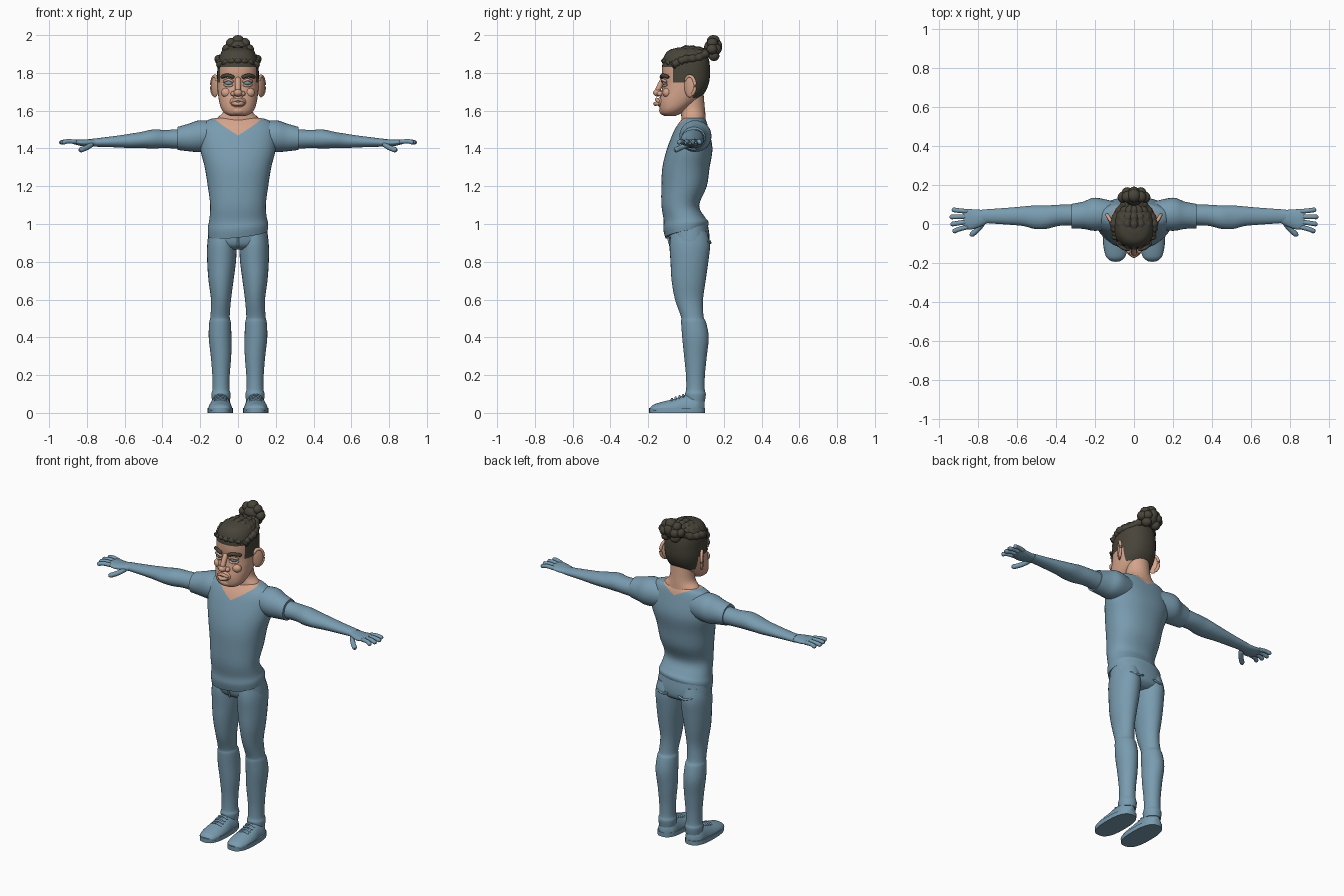
import bpy, bmesh, math
from mathutils import Vector, Matrix

if "Cube" in bpy.data.objects:
    bpy.data.objects.remove(bpy.data.objects["Cube"])


def material(name, rgb):
    made = bpy.data.materials.new(name)
    made.use_nodes = True
    made.diffuse_color = (*rgb, 1)
    made.node_tree.nodes["Principled BSDF"].inputs["Base Color"].default_value = (*rgb, 1)
    return made


BLUE = material("dusty blue", (.19, .33, .43))
SKIN = material("warm skin", (.66, .37, .26))
HAIR = material("dark brown hair", (.065, .058, .042))


def finish(name, bm, materials, mirror):
    bmesh.ops.recalc_face_normals(bm, faces=bm.faces)
    mesh = bpy.data.meshes.new(name)
    bm.to_mesh(mesh)
    bm.free()
    part = bpy.data.objects.new(name, mesh)
    bpy.context.collection.objects.link(part)
    for mat in materials:
        mesh.materials.append(mat)
    if mirror:
        modifier = part.modifiers.new("mirror", 'MIRROR')
        modifier.use_mirror_merge = False
    bpy.ops.object.select_all(action='DESELECT')
    part.select_set(True)
    bpy.context.view_layer.objects.active = part
    bpy.ops.object.shade_smooth_by_angle(angle=math.radians(50))


def spline(keys, steps):
    """Smooth interpolation through tuples of numbers."""
    out = []
    last = len(keys) - 1
    for i in range(last):
        columns = list(zip(keys[max(i - 1, 0)], keys[i], keys[i + 1], keys[min(i + 2, last)]))
        for step in range(steps):
            t = step / steps
            out.append(tuple(b + t * (c - a) / 2 + t * t * (a - 2.5 * b + 2 * c - d / 2)
                             + t ** 3 * (1.5 * (b - c) + (d - a) / 2) for a, b, c, d in columns))
    return out + [keys[last]]


def circle(count):
    return [(math.cos(math.tau * k / count), math.sin(math.tau * k / count)) for k in range(count)]


def bridge(rings):
    bm = bmesh.new()
    rows = [[bm.verts.new(co) for co in ring] for ring in rings]
    for lower, upper in zip(rows, rows[1:]):
        for i in range(len(lower)):
            bm.faces.new((lower[i - 1], lower[i], upper[i], upper[i - 1]))
    bm.faces.new(rows[0])
    bm.faces.new(rows[-1])
    return bm


def loft(name, axis, keys, materials, mirror=False, power=2, sides=28, edit=None):
    """Keys are (position, centre a, centre b, radius a, radius b) along an axis."""
    rings = []
    for pos, centre_a, centre_b, radius_a, radius_b in spline(keys, steps=4):
        ring = []
        for c, s in circle(sides):
            a = centre_a + radius_a * math.copysign(abs(c) ** (2 / power), c)
            b = centre_b + radius_b * math.copysign(abs(s) ** (2 / power), s)
            ring.append({'X': (pos, a, b), 'Y': (a, pos, b), 'Z': (a, b, pos)}[axis])
        rings.append(ring)
    bm = bridge(rings)
    if edit:
        edit(bm)
    finish(name, bm, materials, mirror)


def tube(name, points, radius, mat, mirror=False, ripple=0, waves=0, steps=4):
    """Round-ended tube along a smooth path, optionally rippled like a braid."""
    path = [Vector(p) for p in spline(points, steps)]
    rings, last = [], len(path) - 1
    for i, point in enumerate(path):
        direction = path[min(i + 1, last)] - path[max(i - 1, 0)]
        turn = direction.to_track_quat('Z', 'Y')
        r = radius * (1 + ripple * math.sin(waves * math.pi * i / last) ** 2)
        if i in (0, last):
            r /= 2
        rings.append([point + turn @ Vector((r * c, r * s, 0)) for c, s in circle(10)])
    finish(name, bridge(rings), [mat], mirror)


def arch(name, inner, middle, outer, radius, mat, mirror=True):
    tube(name, [inner, middle, outer], radius, mat, mirror)


def blob(name, loc, size, mat, mirror=False, turn=0):
    bm = bmesh.new()
    matrix = (Matrix.Translation(loc) @ Matrix.Rotation(math.radians(turn), 4, 'Z')
              @ Matrix.Diagonal((*size, 1)))
    bmesh.ops.create_uvsphere(bm, u_segments=20, v_segments=12, radius=1, matrix=matrix)
    finish(name, bm, [mat], mirror)


def cut(bm, point, normal):
    bmesh.ops.bisect_plane(bm, geom=bm.verts[:] + bm.edges[:] + bm.faces[:],
                           plane_co=point, plane_no=normal)


# Shirt: slanted hem, V neckline cut into the chest
def shape_shirt(bm):
    for vert in bm.verts:
        low = max(0, (1.1 - vert.co.z) / .15)
        vert.co.z += low * (vert.co.y / 5 + vert.co.x / 10)
    neck_point = Vector((0, -.09, 1.465))
    normals = [Vector((side * .55, -.25, 1)) for side in (-1, 1)]
    for normal in normals:
        cut(bm, neck_point, normal)
    for face in bm.faces:
        offset = face.calc_center_median() - neck_point
        face.material_index = int(all(offset.dot(normal) > 0 for normal in normals))


loft("shirt", 'Z', [
    (.95, 0, 0, .157, .11), (.99, 0, 0, .16, .12), (1.03, 0, -.01, .152, .108),
    (1.1, 0, -.03, .147, .1), (1.2, 0, -.01, .16, .12), (1.3, 0, 0, .176, .125),
    (1.4, 0, .02, .2, .12), (1.5, 0, .03, .2, .09), (1.55, 0, .04, .16, .065),
    (1.563, 0, .04, .1, .05)], [BLUE, SKIN], power=2.2, sides=48, edit=shape_shirt)
loft("sleeves", 'X', [
    (.1, .045, 1.465, .07, .075), (.2, .05, 1.465, .085, .084),
    (.26, .045, 1.458, .07, .073), (.32, .04, 1.453, .063, .061)], [BLUE], mirror=True)

# Arms and hands
loft("arms", 'X', [
    (.28, .045, 1.45, .054, .054), (.38, .045, 1.45, .054, .048),
    (.45, .035, 1.45, .06, .05), (.51, .035, 1.445, .06, .043),
    (.57, .04, 1.44, .05, .038), (.65, .04, 1.436, .043, .03),
    (.78, .04, 1.43, .034, .02)], [BLUE], mirror=True)
loft("palms", 'X', [
    (.74, .04, 1.43, .03, .02), (.82, .025, 1.43, .05, .018),
    (.86, .025, 1.434, .052, .014), (.875, .025, 1.434, .045, .01)], [BLUE], mirror=True)
for i, finger in enumerate(("index", "middle", "ring", "little")):
    root, tip = .026 * i - .014, .038 * i - .04
    reach = .95 - .012 * abs(i - 1.7)
    tube(finger + "_fingers", [(.85, root, 1.434), (.9, (root + tip) / 2, 1.438),
                               (reach, tip, 1.43)], .012, BLUE, mirror=True)
arch("thumbs", (.77, .015, 1.425), (.8, -.025, 1.405), (.84, -.06, 1.39), .014, BLUE)

# Trousers
loft("trouser_hips", 'Z', [
    (.865, 0, .02, .1, .07), (.89, 0, .02, .156, .1), (.94, 0, .016, .158, .108),
    (1, 0, .01, .15, .105)], [BLUE], power=2.3)
loft("trouser_legs", 'Z', [
    (.06, .09, .05, .047, .05), (.1, .09, .05, .051, .055), (.125, .09, .05, .045, .049),
    (.2, .09, .05, .046, .05), (.3, .09, .05, .054, .06), (.4, .095, .05, .06, .07),
    (.48, .095, .04, .057, .066), (.51, .095, .033, .051, .06), (.6, .09, .016, .053, .074),
    (.7, .09, .014, .066, .09), (.8, .087, .018, .076, .1), (.89, .085, .02, .078, .107),
    (.96, .08, .016, .07, .095)], [BLUE], mirror=True)
tube("fly_seam", [(0, -.1, .95), (0, -.09, .91), (0, -.08, .875)], .006, BLUE)
arch("back_pocket_hems", (.035, .126, .91), (.075, .128, .9), (.12, .11, .91), .006, BLUE)


# Shoes
def flatten(bm):
    for vert in bm.verts:
        vert.co.z = max(vert.co.z, .012)


loft("shoe_soles", 'Z', [(z, .094, -.047, .067, .148) for z in (0, .026)],
     [BLUE], mirror=True, power=2.6)
loft("shoe_uppers", 'Y', [
    (-.188, .094, .02, .025, .01), (-.17, .094, .02, .048, .025), (-.12, .094, .02, .062, .04),
    (-.06, .094, .02, .063, .055), (0, .093, .02, .057, .077), (.06, .092, .02, .053, .08),
    (.098, .092, .02, .02, .04)], [BLUE], mirror=True, edit=flatten)
for i in range(4):
    y, z = .02 * i - .075, .007 * i + .074
    arch("shoe_laces", (.06, y, z - .012), (.094, y, z), (.126, y, z - .012), .006, BLUE)

# Neck
loft("neck", 'Z', [
    (1.52, 0, .04, .13, .068), (1.56, 0, .04, .11, .064), (1.59, 0, .037, .08, .065),
    (1.63, 0, .034, .07, .064), (1.7, 0, .03, .07, .062)], [SKIN])

# Head with cropped hair at the sides and back
HAIRLINE, SIDEBURN, NAPE = 1.832, 1.748, 1.668
TEMPLE, BEHIND_EAR = -.07, .035


def paint_hair(bm):
    for height in (HAIRLINE, SIDEBURN, NAPE):
        cut(bm, (0, 0, height), (0, 0, 1))
    for depth in (TEMPLE, BEHIND_EAR):
        cut(bm, (0, depth, 0), (0, 1, 0))
    for face in bm.faces:
        centre = face.calc_center_median()
        lowest = NAPE if centre.y > BEHIND_EAR else SIDEBURN if centre.y > TEMPLE else HAIRLINE
        face.material_index = int(centre.z > lowest)


loft("head", 'Z', [
    (1.572, 0, -.085, .04, .03), (1.585, 0, -.08, .068, .052), (1.61, 0, -.065, .088, .074),
    (1.65, 0, -.04, .1, .1), (1.7, 0, -.014, .107, .116), (1.75, 0, 0, .11, .122),
    (1.8, 0, 0, .11, .127), (1.85, 0, 0, .108, .125), (1.89, 0, 0, .098, .115),
    (1.92, 0, 0, .075, .09), (1.935, 0, .01, .04, .05)],
    [SKIN, HAIR], power=2.25, sides=40, edit=paint_hair)

# Ears
ear = Vector((.122, .02, 1.73))
blob("ears", ear, (.011, .034, .06), SKIN, mirror=True, turn=-32)
rim = [math.radians(angle) for angle in range(-70, 151, 44)]
tube("ear_rims", [ear + Vector((.017 * math.cos(a), .028 * math.cos(a), .053 * math.sin(a)))
                  for a in rim], .009, SKIN, mirror=True)

# Face
blob("eyes", (.05, -.11, 1.748), (.023, .014, .014), BLUE, mirror=True, turn=15)
arch("upper_eyelids", (.024, -.122, 1.752), (.05, -.126, 1.764), (.078, -.103, 1.753), .007, SKIN)
arch("lower_eyelids", (.026, -.12, 1.738), (.05, -.12, 1.73), (.076, -.1, 1.738), .006, SKIN)
arch("eyebrows", (.02, -.13, 1.775), (.055, -.124, 1.787), (.09, -.092, 1.777), .01, HAIR)
tube("nose_bridge", [(0, -.115, 1.775), (0, -.135, 1.74), (0, -.153, 1.7)], .015, SKIN)
blob("nose_tip", (0, -.15, 1.695), (.023, .024, .02), SKIN)
blob("nostrils", (.024, -.137, 1.69), (.015, .017, .014), SKIN, mirror=True)
blob("cheeks", (.06, -.1, 1.695), (.03, .024, .026), SKIN, mirror=True)
blob("muzzle", (0, -.125, 1.645), (.045, .028, .032), SKIN)
arch("upper_lip", (-.035, -.14, 1.645), (0, -.156, 1.66), (.035, -.14, 1.645), .009, SKIN, mirror=False)
arch("lower_lip", (-.03, -.14, 1.64), (0, -.163, 1.636), (.03, -.14, 1.64), .011, SKIN, mirror=False)
blob("chin", (0, -.116, 1.6), (.04, .026, .024), SKIN)

# Braids swept back from the hairline
for k in range(-3, 4):
    x = .031 * k
    front, drop = 5 * x * x - .118, 6 * x * x
    tube("braid", [(x, front, 1.848 - drop / 5), (x, front + .035, 1.893 - drop * .7),
                   (x * 1.1, 0, 1.925 - drop), (x * .85, .06, 1.92 - drop * .8),
                   (x * .4, .115, 1.908)], .018, HAIR, ripple=.3, waves=7, steps=7)

# Bun made of coiled locks
blob("bun_core", (0, .14, 1.93), (.05, .045, .05), HAIR)
blob("bun_top_lock", (0, .145, 1.972), (.032, .034, .028), HAIR)
blob("bun_back_lock", (0, .168, 1.94), (.026, .024, .034), HAIR)
for place, x, y, z in (("upper", .036, .14, 1.958), ("outer", .057, .138, 1.925),
                       ("lower", .032, .148, 1.89), ("rear", .036, .16, 1.926)):
    blob("bun_" + place + "_locks", (x, y, z), (.027, .029, .027), HAIR, mirror=True, turn=20)
